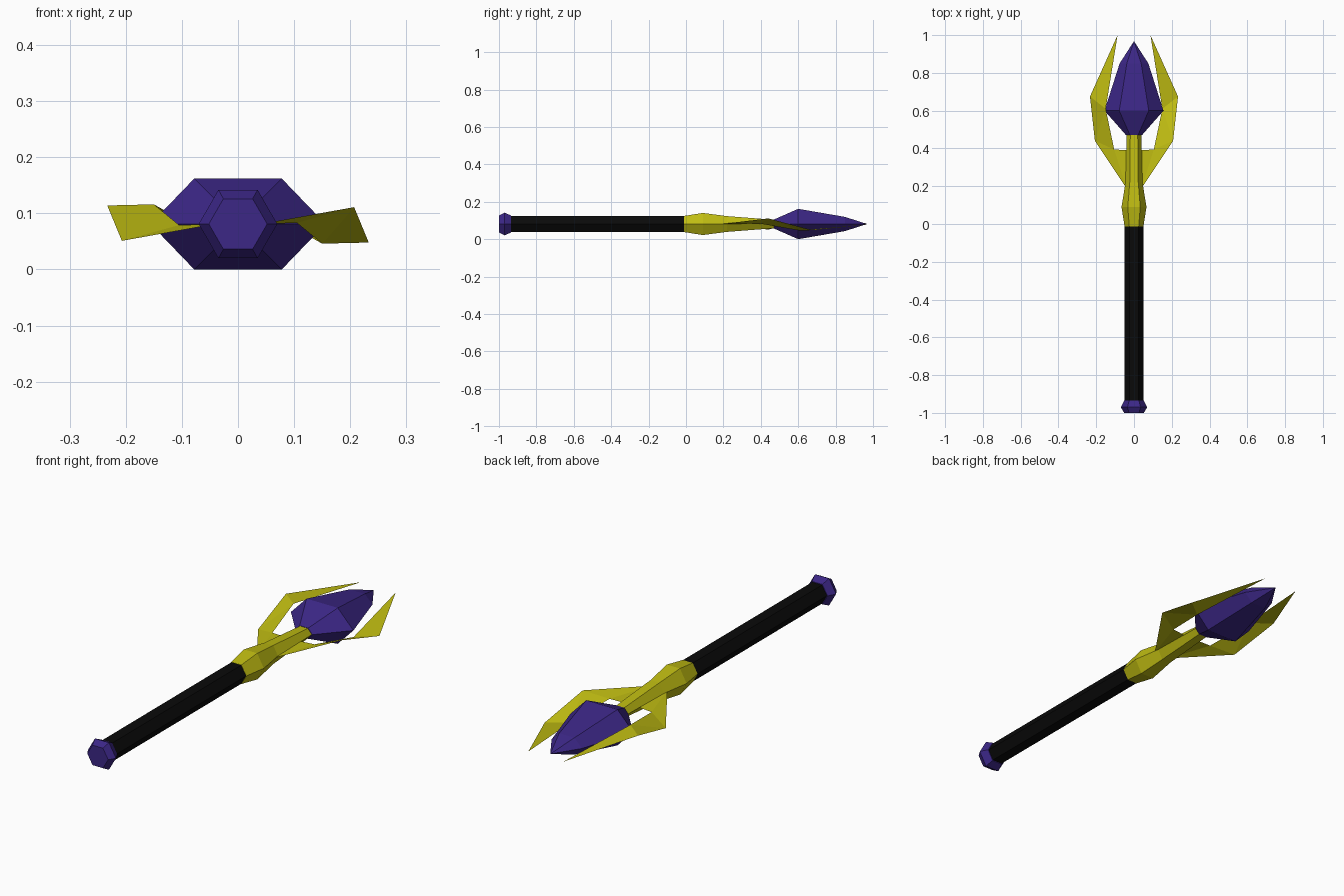
import bpy, bmesh, math

cube = bpy.data.objects.get("Cube")
if cube:
    bpy.data.objects.remove(cube, do_unlink=True)

AXIS_Z = 0.081  # height of the long axis


def material(name, rgb):
    m = bpy.data.materials.new(name)
    m.use_nodes = True
    col = (*rgb, 1)
    m.diffuse_color = col
    m.node_tree.nodes["Principled BSDF"].inputs["Base Color"].default_value = col
    return m


PURPLE = material("purple", (0.045, 0.02, 0.24))
GOLD = material("gold", (0.52, 0.5, 0.006))
BLACK = material("black", (0.003, 0.003, 0.003))


def add_object(name, bm, mat):
    bmesh.ops.recalc_face_normals(bm, faces=bm.faces)
    me = bpy.data.meshes.new(name)
    bm.to_mesh(me)
    bm.free()
    me.materials.append(mat)
    ob = bpy.data.objects.new(name, me)
    bpy.context.collection.objects.link(ob)
    return ob


def hex_loft(name, profile, mat):
    """Six-sided loft along y; profile rows are (y, half width, half height)."""
    bm = bmesh.new()
    rings = []
    for y, w, h in profile:
        ring = []
        for k in range(6):
            a = k * math.pi / 3
            z = h * math.sin(a) / math.sin(math.pi / 3)
            ring.append(bm.verts.new((w * math.cos(a), y, AXIS_Z + z)))
        rings.append(ring)
    for r, s in zip(rings, rings[1:]):
        for k in range(6):
            n = (k + 1) % 6
            bm.faces.new((r[k], r[n], s[n], s[k]))
    bm.faces.new(rings[0])
    bm.faces.new(rings[-1])
    bmesh.ops.remove_doubles(bm, verts=bm.verts, dist=0.0005)
    return add_object(name, bm, mat)


# Handle and its end cap
hex_loft("pommel", [(-1, 0.052, 0.045), (-0.97, 0.07, 0.061),
                    (-0.935, 0.052, 0.045)], PURPLE)
hex_loft("handle", [(-0.936, 0.049, 0.042), (-0.01, 0.049, 0.042)], BLACK)

# Flared collar that narrows into the neck
hex_loft("collar", [(-0.012, 0.05, 0.043), (0.09, 0.066, 0.059),
                    (0.22, 0.045, 0.042), (0.48, 0.039, 0.022)], GOLD)

# Flattened crystal head
hex_loft("crystal", [(0.47, 0.042, 0.024), (0.6, 0.156, 0.081),
                     (0.85, 0.076, 0.038), (0.968, 0.0001, 0.0001)], PURPLE)


# Twisted thin prongs, each the other turned half way round the long axis
def prong(name, side):
    bm = bmesh.new()
    points = [(0.04, 0.19, 0), (0.035, 0.39, 0),          # root on the neck
              (0.207, 0.44, 0.03), (0.105, 0.395, 0.002),  # lower bend
              (0.233, 0.675, -0.033), (0.15, 0.61, -0.035),  # upper bend
              (0.087, 1.0, 0)]                             # tip
    v = [bm.verts.new((side * x, y, AXIS_Z + side * z)) for x, y, z in points]
    for f in [(0, 2, 3), (0, 3, 1), (2, 4, 5), (2, 5, 3), (4, 6, 5)]:
        bm.faces.new([v[i] for i in f])
    return add_object(name, bm, GOLD)


prong("left_prong", 1)
prong("right_prong", -1)
